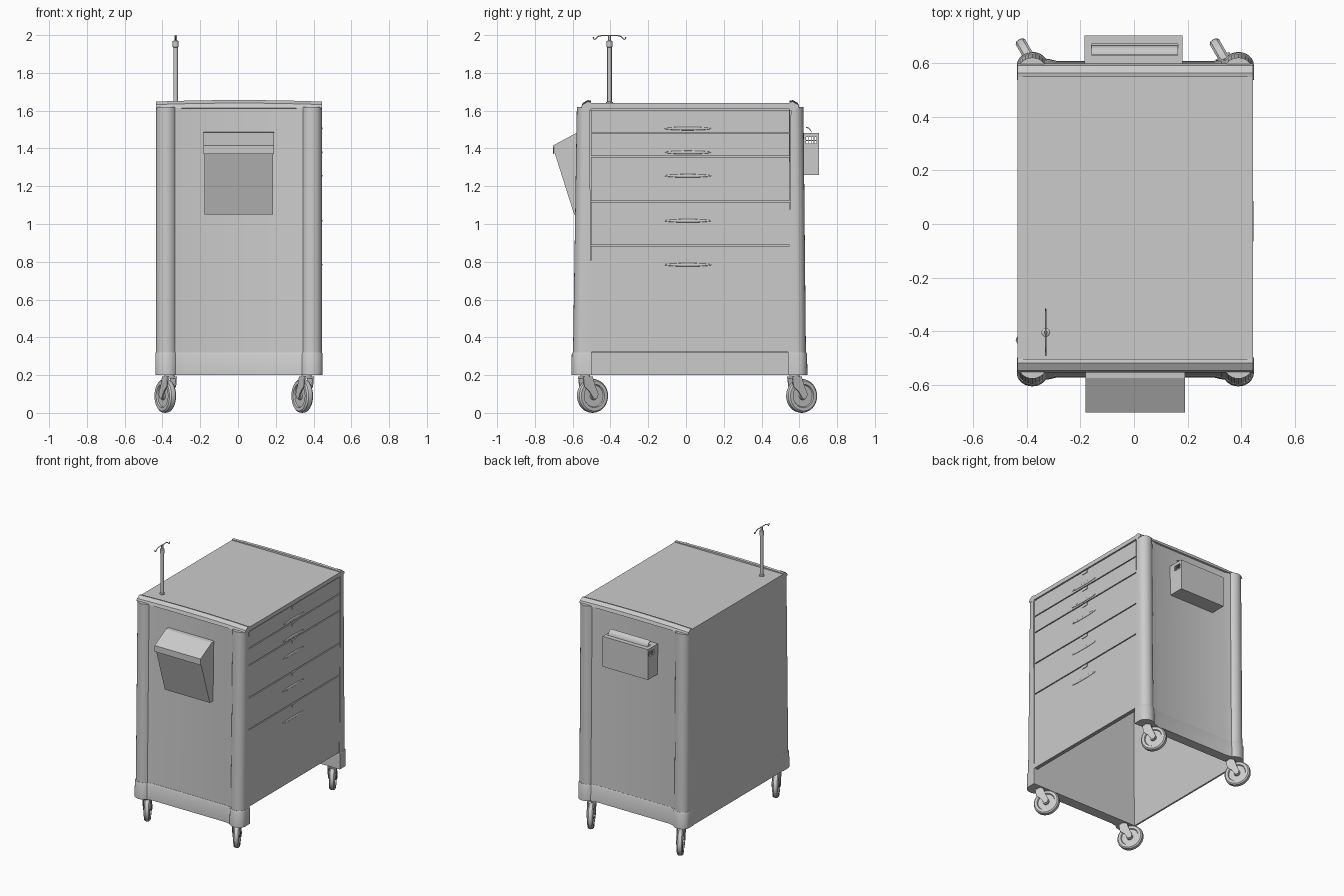
import bpy, bmesh, math
from mathutils import Matrix, Vector

if "Cube" in bpy.data.objects:
    bpy.data.objects.remove(bpy.data.objects["Cube"])

GREY = bpy.data.materials.new("light_grey")
GREY.use_nodes = True
GREY.diffuse_color = (0.6, 0.6, 0.6, 1)
GREY.node_tree.nodes["Principled BSDF"].inputs["Base Color"].default_value = (0.6, 0.6, 0.6, 1)

CX, HALF = 0.005, 0.44          # cabinet centre and half width
LEFT, RIGHT = CX - HALF, CX + HALF
BASE, TOP = 0.2, 1.62


def finish(name, bm, smooth=False):
    bmesh.ops.recalc_face_normals(bm, faces=bm.faces)
    me = bpy.data.meshes.new(name)
    bm.to_mesh(me)
    bm.free()
    me.materials.append(GREY)
    ob = bpy.data.objects.new(name, me)
    bpy.context.collection.objects.link(ob)
    if smooth:
        bpy.ops.object.select_all(action='DESELECT')
        ob.select_set(True)
        bpy.context.view_layer.objects.active = ob
        bpy.ops.object.shade_smooth_by_angle(angle=math.radians(35))
    return ob


def loft(name, rings, smooth=False, caps=True):
    """Skin a list of equal closed rings of points."""
    bm = bmesh.new()
    vs = [[bm.verts.new(p) for p in r] for r in rings]
    n = len(vs[0])
    for a, b in zip(vs, vs[1:]):
        for i in range(n):
            j = (i + 1) % n
            bm.faces.new((a[i], a[j], b[j], b[i]))
    if caps:
        bm.faces.new(vs[0])
        bm.faces.new(vs[-1])
    return finish(name, bm, smooth)


def box(name, x, y, z):
    return loft(name, [[(a, y[0], z[0]), (a, y[1], z[0]), (a, y[1], z[1]), (a, y[0], z[1])] for a in x])


def extrude_x(name, profile, x0, x1):
    return loft(name, [[(x, y, z) for y, z in profile] for x in (x0, x1)])


def lathe(name, profile, steps=32):
    """Turn (radius, height) points about z; profile starts and ends off the axis."""
    rings = [[(r * math.cos(t), r * math.sin(t), h) for t in
              (2 * math.pi * i / steps for i in range(steps))] for r, h in profile]
    return loft(name, rings, True)


# Cabinet ends: flat panel with a rounded column at each corner
def end_section(side, y_in, y_out, z, grow=0.0):
    r = 0.055
    half = [(HALF + grow, y_in)]
    for i in range(13):
        t = math.pi * i / 12
        half.append((HALF - r + (r + grow) * math.cos(t), y_out - 0.05 + 0.05 * math.sin(t)))
    flat = y_out - 0.033
    half = [p for p in half if p[0] > HALF - r or p[1] > flat]
    half += [(HALF - 2 * r - 0.01, flat + 0.006), (HALF - 2 * r - 0.035, flat)]
    pts = half + [(-x, y) for x, y in reversed(half)]
    return [(CX + x, side * y, z) for x, y in pts]


ENDS = {"front": (-1, 0.5, 0.6, 0.51, 0.578), "back": (1, 0.54, 0.636, 0.555, 0.622)}
for word, (s, in0, out0, in1, out1) in ENDS.items():
    loft(word + "_end_panel", [end_section(s, in0, out0, BASE, -0.001),
                               end_section(s, in1, out1, TOP, -0.001)], True)
    loft(word + "_bumper", [end_section(s, in0 - 0.001, out0 + 0.007, BASE, 0.003),
                            end_section(s, in0 - 0.001, out0 + 0.005, 0.31, 0.003),
                            end_section(s, in0, out0, 0.32)], True)
    # Sloped cap with a raised lip, slightly bowed along its length
    rings = []
    for i in range(13):
        f = i / 6 - 1
        lift = 0.008 * (1 - f * f)
        rings.append([(CX + HALF * f, s * y, z) for y, z in
                      ((in1 - 0.006, 1.6), (in1 - 0.006, 1.645 + lift), (in1 + 0.01, 1.648 + lift),
                       (in1 + 0.038, 1.632 + lift), (in1 + 0.045, 1.615))])
    loft(word + "_top_lip", rings)

# Shell, open underneath
box("worktop", (LEFT, RIGHT), (-0.506, 0.556), (1.61, 1.64))
box("side_panel", (LEFT, LEFT + 0.012), (-0.512, 0.558), (BASE, TOP))
box("drawer_backing", (RIGHT - 0.03, RIGHT - 0.016), (-0.51, 0.55), (0.32, TOP))

# Drawers with tabs and low curved grips
levels = [1.608, 1.482, 1.358, 1.12, 0.887, 0.32]
for i, (hi, lo) in enumerate(zip(levels, levels[1:]), 1):
    box(f"drawer_{i}", (RIGHT - 0.02, RIGHT - 0.004), (-0.503, 0.548), (lo + 0.003, hi - 0.004))
    box(f"drawer_tab_{i}", (RIGHT - 0.006, RIGHT), (-0.005, 0.045), (hi - 0.028, hi - 0.006))
    bm = bmesh.new()
    bmesh.ops.create_uvsphere(bm, u_segments=24, v_segments=12, radius=1)
    bmesh.ops.transform(bm, verts=bm.verts, matrix=Matrix.Translation((RIGHT - 0.004, 0.01, hi - 0.103))
                        @ Matrix.Diagonal((0.006, 0.125, 0.009, 1)))
    finish(f"drawer_grip_{i}", bm, True)

# Casters, all swivelled the same way
YAW = Matrix.Rotation(math.radians(30), 4, 'Z')
FORK = [(-0.072, 0.19), (-0.015, 0.19), (-0.002, 0.15), (0.02, 0.1), (0.014, 0.078),
        (-0.008, 0.075), (-0.035, 0.115), (-0.065, 0.14)]
WHEEL = [(0.012, -0.02), (0.02, -0.02), (0.022, -0.012), (0.058, -0.012), (0.062, -0.02),
         (0.08, -0.02), (0.088, -0.012), (0.09, 0.0)]
WHEEL += [(r, -h) for r, h in reversed(WHEEL[:-1])]
for word, cx, cy in (("front_right", -0.385, -0.495), ("front_left", 0.34, -0.495),
                     ("back_right", -0.385, 0.612), ("back_left", 0.34, 0.612)):
    place = Matrix.Translation((cx, cy, 0)) @ YAW
    wheel = lathe(word + "_wheel", WHEEL)
    wheel.matrix_world = place @ Matrix.Translation((0, 0, 0.09)) @ Matrix.Rotation(math.pi / 2, 4, 'Y')
    for k in (-1, 1):
        arm = extrude_x(f"{word}_fork_{'inner' if k > 0 else 'outer'}", FORK, k * 0.022, k * 0.029)
        arm.matrix_world = place
    crown = box(word + "_fork_crown", (-0.029, 0.029), (-0.072, -0.015), (0.182, 0.192))
    crown.matrix_world = place
    stem = lathe(word + "_stem", [(0.026, 0.19), (0.026, 0.21)])
    stem.matrix_world = place @ Matrix.Translation((0, -0.044, 0))

# Drip pole with a double hook
pole = lathe("pole", [(0.018, 1.635), (0.018, 1.645), (0.012, 1.648), (0.012, 1.935), (0.016, 1.937),
                      (0.016, 1.968), (0.007, 1.972), (0.007, 1.997)], 20)
pole.location = (-0.33, -0.405, 0)
hook = bpy.data.curves.new("pole_hook", 'CURVE')
hook.dimensions = '3D'
hook.bevel_depth = 0.003
hook.bevel_resolution = 2
path = [(-0.082, 1.99), (-0.085, 1.981), (-0.078, 1.977), (-0.07, 1.984), (-0.06, 1.993), (-0.045, 1.997)]
path = path + [(-y, z) for y, z in reversed(path)]
path[0], path[-1] = (-0.086, 1.99), (0.086, 1.99)
spline = hook.splines.new('POLY')
spline.points.add(len(path) - 1)
for p, (y, z) in zip(spline.points, path):
    p.co = (-0.33, -0.405 + y, z, 1)
hook.materials.append(GREY)
bpy.context.collection.objects.link(bpy.data.objects.new("pole_hook", hook))

# Front waste bin with a sloped lid
extrude_x("waste_bin", [(-0.54, 1.05), (-0.592, 1.05), (-0.695, 1.375), (-0.695, 1.41), (-0.54, 1.47)],
          -0.178, 0.186)
extrude_x("waste_bin_lid", [(-0.54, 1.487), (-0.575, 1.485), (-0.705, 1.415), (-0.705, 1.37), (-0.698, 1.37),
                            (-0.698, 1.405), (-0.54, 1.46)], -0.182, 0.19)

# Back dispenser box with a top slot and side windows
holder = box("dispenser_box", (-0.185, 0.182), (0.585, 0.705), (1.26, 1.482))
for name, x, y, z in (("slot_cutter", (-0.158, 0.165), (0.632, 0.672), (1.465, 1.55)),
                      ("window_cutter", (-0.3, 0.3), (0.635, 0.692), (1.425, 1.46))):
    cutter = box(name, x, y, z)
    cutter.hide_render = True
    cutter.hide_viewport = True
    cutter.display_type = 'WIRE'
    mod = holder.modifiers.new(name, 'BOOLEAN')
    mod.object = cutter
    mod.solver = 'EXACT'
for word, x in (("left", 0.176), ("right", -0.182)):
    box(f"window_rail_{word}", (x, x + 0.003), (0.635, 0.692), (1.4405, 1.4445))
    for i in range(3):
        y = 0.648 + 0.014 * i
        box(f"window_bar_{word}_{i + 1}", (x, x + 0.003), (y, y + 0.003), (1.425, 1.46))
arc = [(0.634 + 0.034 * (1 - math.cos(t)), 1.47 + 0.045 * math.sin(t)) for t in
       (math.pi / 2 * i / 6 for i in range(7))]
arc = [(1.302 - y, z) for y, z in arc]
extrude_x("dispenser_flap", arc + [(y - 0.0, z - 0.006) for y, z in reversed(arc)], -0.158, 0.165)
